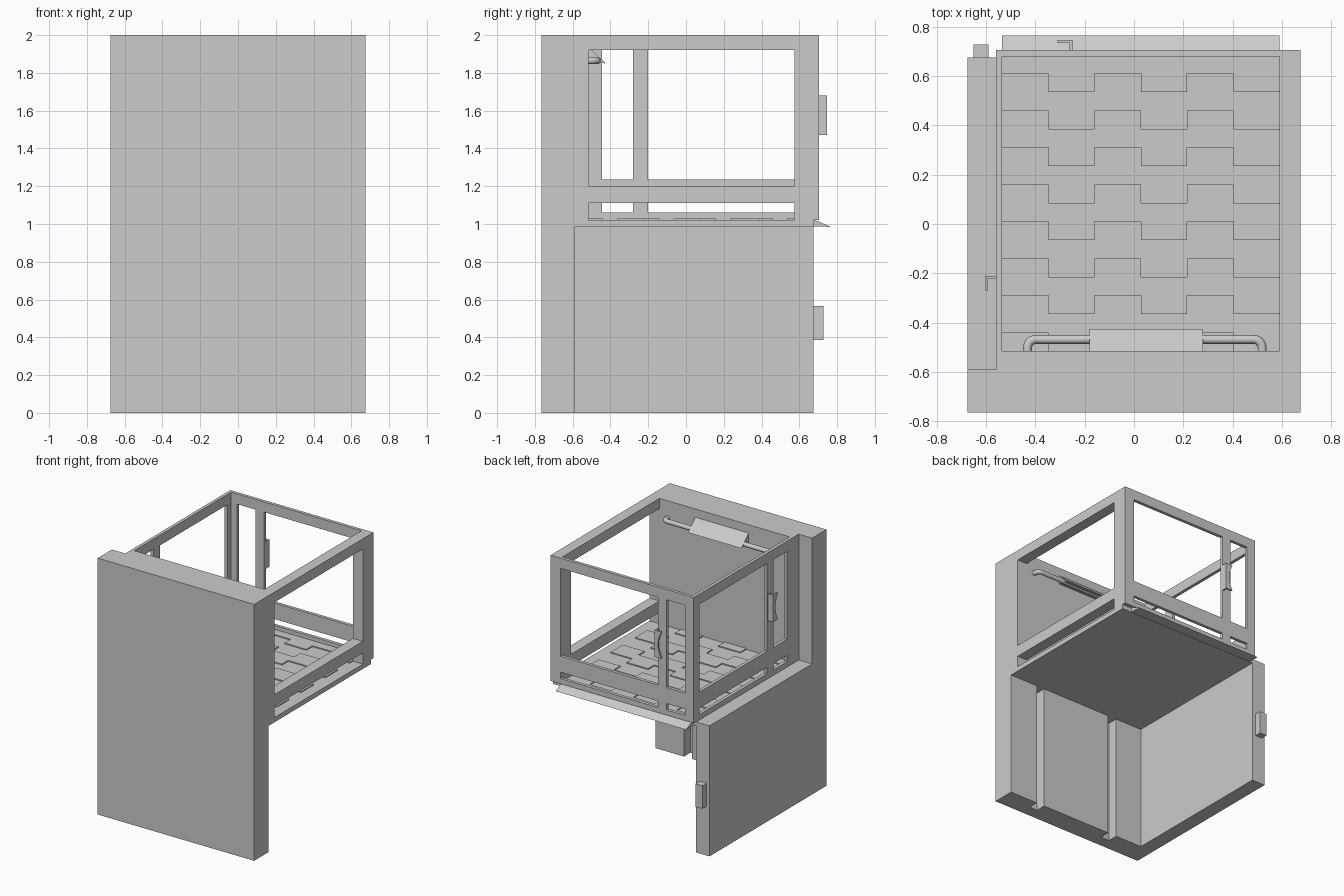
import bpy, bmesh, math
from mathutils import Vector

if "Cube" in bpy.data.objects:
    bpy.data.objects.remove(bpy.data.objects["Cube"])


def make(name, bm):
    bmesh.ops.recalc_face_normals(bm, faces=bm.faces[:])
    me = bpy.data.meshes.new(name)
    bm.to_mesh(me)
    bm.free()
    ob = bpy.data.objects.new(name, me)
    bpy.context.collection.objects.link(ob)
    return ob


def boxes(name, ranges):
    """One object from boxes given as (x0, x1, y0, y1, z0, z1)."""
    bm = bmesh.new()
    for x0, x1, y0, y1, z0, z1 in ranges:
        vs = bmesh.ops.create_cube(bm, size=1)['verts']
        for v in vs:
            v.co = Vector(((x0 + x1) / 2 + v.co.x * (x1 - x0),
                           (y0 + y1) / 2 + v.co.y * (y1 - y0),
                           (z0 + z1) / 2 + v.co.z * (z1 - z0)))
    return make(name, bm)


def prism(name, pts, a, b, to3d):
    """Extrude a 2D outline from a to b; to3d(u, v, w) places the points."""
    bm = bmesh.new()
    lo = [bm.verts.new(to3d(u, v, a)) for u, v in pts]
    hi = [bm.verts.new(to3d(u, v, b)) for u, v in pts]
    bm.faces.new(lo)
    bm.faces.new(hi)
    n = len(pts)
    for i in range(n):
        j = (i + 1) % n
        bm.faces.new((lo[i], lo[j], hi[j], hi[i]))
    return make(name, bm)


def lattice(posts, rails, lo, hi, z0, z1, place):
    """Posts run full height; rails fill the bays between neighbouring posts."""
    out = [place(a, b, z0, z1) for a, b in posts]
    ends = sorted(posts)
    for (_, a), (b, _) in zip(ends, ends[1:]):
        out += [place(a, b, c, d) for c, d in rails]
    return out


# Front wall: lower half has two vertical slots on its inner face
boxes("front_wall", [(-.675, .675, -.765, -.67, 0, 2),
                     (-.675, .675, -.67, -.59, .985, 2)]
      + [(a, b, -.67, -.59, 0, .985)
         for a, b in ((-.675, -.325), (-.25, .36), (.43, .675))])
boxes("front_cage_wall", [(-.56, .675, -.59, -.515, .985, 2)])

# Lower left wall and its latch block
boxes("left_lower_wall", [(-.675, -.56, -.59, .675, 0, 1.018)])
boxes("wall_latch", [(-.65, -.59, .675, .728, .385, .565)])

# Floor plate
boxes("floor_plate", [(-.56, .675, -.59, .675, .985, 1.022)])

# Raised floor treads in staggered zigzag bands
treads = []
cols, period = 6, .3
w = (.59 + .535) / cols
for i in range(cols):
    y = -.515 + (-.5 if i % 2 else -.25) * period
    while y < .68:
        a, b = max(y, -.515), min(y + period / 2, .68)
        if b > a:
            treads.append((-.535 + i * w, -.535 + (i + 1) * w, a, b, 1.02, 1.03))
        y += period
boxes("floor_treads", treads)

# Right side frame (thick)
boxes("right_frame", lattice([(-.59, -.515), (.575, .705)],
                             [(1.11, 1.20), (1.92, 2)], 0, 0, 1.02, 2,
                             lambda a, b, c, d: (.59, .675, a, b, c, d)))

# Back and left frames (thin, each with a door post)
rails = [(1.02, 1.06), (1.11, 1.235), (1.92, 2)]
boxes("left_frame", lattice([(-.53, -.445), (-.28, -.20), (.635, .705)], rails,
                            0, 0, 1.02, 2,
                            lambda a, b, c, d: (-.56, -.535, a, b, c, d)))
boxes("back_frame", lattice([(-.56, -.485), (-.325, -.25), (.59, .675)], rails,
                            0, 0, 1.02, 2,
                            lambda a, b, c, d: (a, b, .68, .705, c, d)))

# Door handles: a root fin plus an outer plate with a concave free edge
plate = [(0, 1.47), (0, 1.68)]
for k in range(9):
    t = k / 8
    plate.append((-.06 + .03 * math.sin(math.pi * t), 1.68 - .21 * t))
prism("back_handle_plate", plate, .735, .747, lambda u, v, d: (-.25 + u, d, v))
boxes("back_handle_root", [(-.262, -.25, .70, .737, 1.47, 1.68)])
prism("left_handle_plate", plate, -.604, -.592, lambda u, v, d: (d, -.21 + u, v))
boxes("left_handle_root", [(-.594, -.555, -.222, -.21, 1.47, 1.68)])

# Drip ledge under the back frame
prism("back_ledge", [(.67, 1.025), (.705, 1.012), (.765, .985), (.67, .987)],
      -.535, .59, lambda u, v, d: (d, u, v))

# Grab rail with rounded corners on the inner front wall
r, xl, xr, yb, yr, z = .035, -.432, .52, -.53, -.468, 1.865
path = [(xl, yb)]
for k in range(7):
    a = math.pi - k * math.pi / 12
    path.append((xl + r + r * math.cos(a), yr - r + r * math.sin(a)))
path += [(xl + xr - x, y) for x, y in reversed(path)]
cu = bpy.data.curves.new("grab_rail", 'CURVE')
cu.dimensions = '3D'
cu.bevel_depth = .018
cu.bevel_resolution = 3
cu.use_fill_caps = True
sp = cu.splines.new('POLY')
sp.points.add(len(path) - 1)
for p, (x, y) in zip(sp.points, path):
    p.co = (x, y, z, 1)
rail = bpy.data.objects.new("grab_rail", cu)
bpy.context.collection.objects.link(rail)

# Sloped board mounted over the rail
prism("rail_board", [(-.515, 1.935), (-.425, 1.85), (-.515, 1.865)],
      -.18, .28, lambda u, v, d: (d, u, v))
